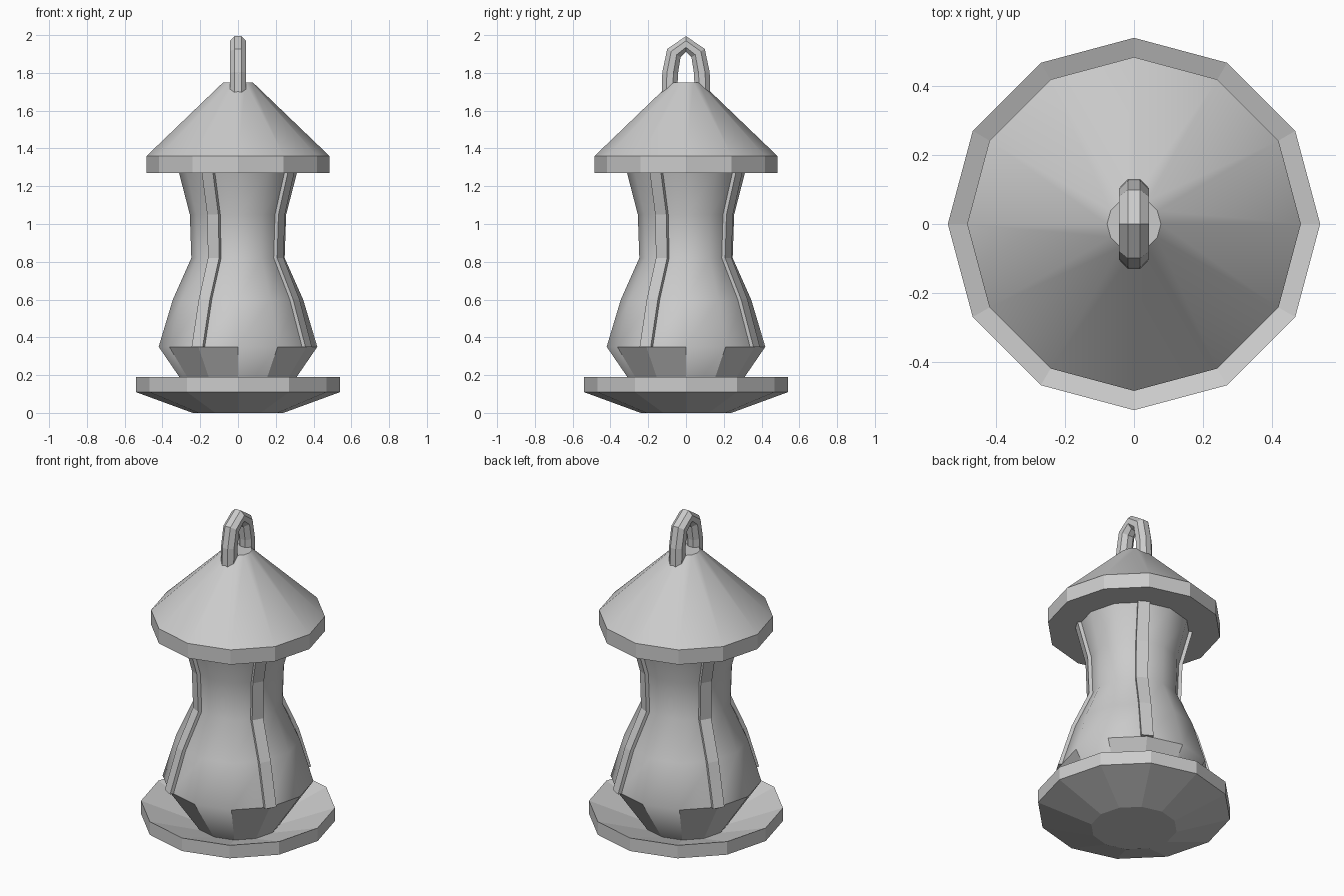
import bpy, bmesh, math
from mathutils import Vector

if "Cube" in bpy.data.objects:
    bpy.data.objects.remove(bpy.data.objects["Cube"])

SIDES = 12
BODY = [(0.235, 0.08), (0.42, 0.35), (0.345, 0.60), (0.247, 0.82),
        (0.255, 1.05), (0.312, 1.27), (0.325, 1.31)]


def finish(name, bm, smooth=None, fix=True):
    if fix:
        bmesh.ops.recalc_face_normals(bm, faces=bm.faces)
    me = bpy.data.meshes.new(name)
    bm.to_mesh(me)
    bm.free()
    ob = bpy.data.objects.new(name, me)
    bpy.context.collection.objects.link(ob)
    if smooth is not None:
        bpy.context.view_layer.objects.active = ob
        ob.select_set(True)
        bpy.ops.object.shade_smooth_by_angle(angle=math.radians(smooth))
        ob.select_set(False)
    return ob


def ring(bm, r, z):
    return [bm.verts.new((r * math.cos(2 * math.pi * i / SIDES),
                          r * math.sin(2 * math.pi * i / SIDES), z)) for i in range(SIDES)]


def bridge(bm, a, b, keep=lambda i: True):
    n = len(a)
    for i in range(n):
        if keep(i):
            bm.faces.new((a[i], a[(i + 1) % n], b[(i + 1) % n], b[i]))


def lathe(profile):
    bm = bmesh.new()
    rings = [ring(bm, r, z) for r, z in profile]
    for a, b in zip(rings, rings[1:]):
        bridge(bm, a, b)
    bm.faces.new(rings[0][::-1])
    bm.faces.new(rings[-1])
    return bm


# Seed tray: thick shallow dish
tray = finish("tray", lathe([(0.24, 0), (0.54, 0.11), (0.54, 0.19), (0.24, 0.08)]))

# Roof: smooth cone over a faceted rim
roof = finish("roof", lathe([(0.484, 1.27), (0.484, 1.36), (0.078, 1.75)]))
for p in roof.data.polygons:
    p.use_smooth = 0.3 < p.normal.z < 0.95
bm = bmesh.new()
bm.from_mesh(roof.data)
for e in bm.edges:
    if len({f.smooth for f in e.link_faces}) == 2:
        e.smooth = False
bm.to_mesh(roof.data)
bm.free()

# Hourglass body, leaving the lower port faces out (one lower face of three stays)
bm = bmesh.new()
rings = [ring(bm, r, z) for r, z in BODY]
for k, (a, b) in enumerate(zip(rings, rings[1:])):
    bridge(bm, a, b, lambda i: k > 0 or i % 3 == 0)
for f in bm.faces:
    f.smooth = True
finish("body", bm, fix=False)

# Flat port panels filling the lower gaps, two faces wide under each rib
bm = bmesh.new()
a, b = ring(bm, *BODY[0]), ring(bm, *BODY[1])
bridge(bm, a, b, lambda i: i % 3 != 0)
bm.faces.new(a[::-1])
finish("port_panels", bm, fix=False)

# Four raised ribs following the body outline
for n in range(4):
    ang = math.radians(60 + 90 * n)
    out = Vector((math.cos(ang), math.sin(ang), 0))
    side = Vector((-out.y, out.x, 0)) * 0.034
    bm = bmesh.new()
    prev = None
    for r, z in BODY[1:]:
        up = Vector((0, 0, z))
        cur = [bm.verts.new(out * (r + d) + side * s + up)
               for d, s in ((-0.02, -1), (0.012, -1), (0.012, 1), (-0.02, 1))]
        if prev:
            bridge(bm, prev, cur)
        else:
            bm.faces.new(cur)
        prev = cur
    bm.faces.new(prev)
    finish(f"rib_{n + 1}", bm)

# Hanging loop: octagonal tube with mitred bends
half = [(0.088, 1.66), (0.084, 1.80), (0.064, 1.905)]
path = [Vector((0, -y, z)) for y, z in half] + [Vector((0, 0, 1.953))] + \
       [Vector((0, y, z)) for y, z in reversed(half)]
bm = bmesh.new()
prev = None
for i, p in enumerate(path):
    d0 = (p - path[max(i - 1, 0)]).normalized()
    d1 = (path[min(i + 1, len(path) - 1)] - p).normalized()
    t = (d0 + d1).normalized()
    nrm = Vector((0, -t.z, t.y))
    cur = []
    for j in range(8):
        a = math.pi / 8 + j * math.pi / 4
        cur.append(bm.verts.new(p + Vector((0.047 * math.cos(a), 0, 0))
                                + nrm * (0.045 * math.sin(a))))
    if prev:
        bridge(bm, prev, cur)
    else:
        bm.faces.new(cur)
    prev = cur
bm.faces.new(prev)
finish("hanging_loop", bm)
